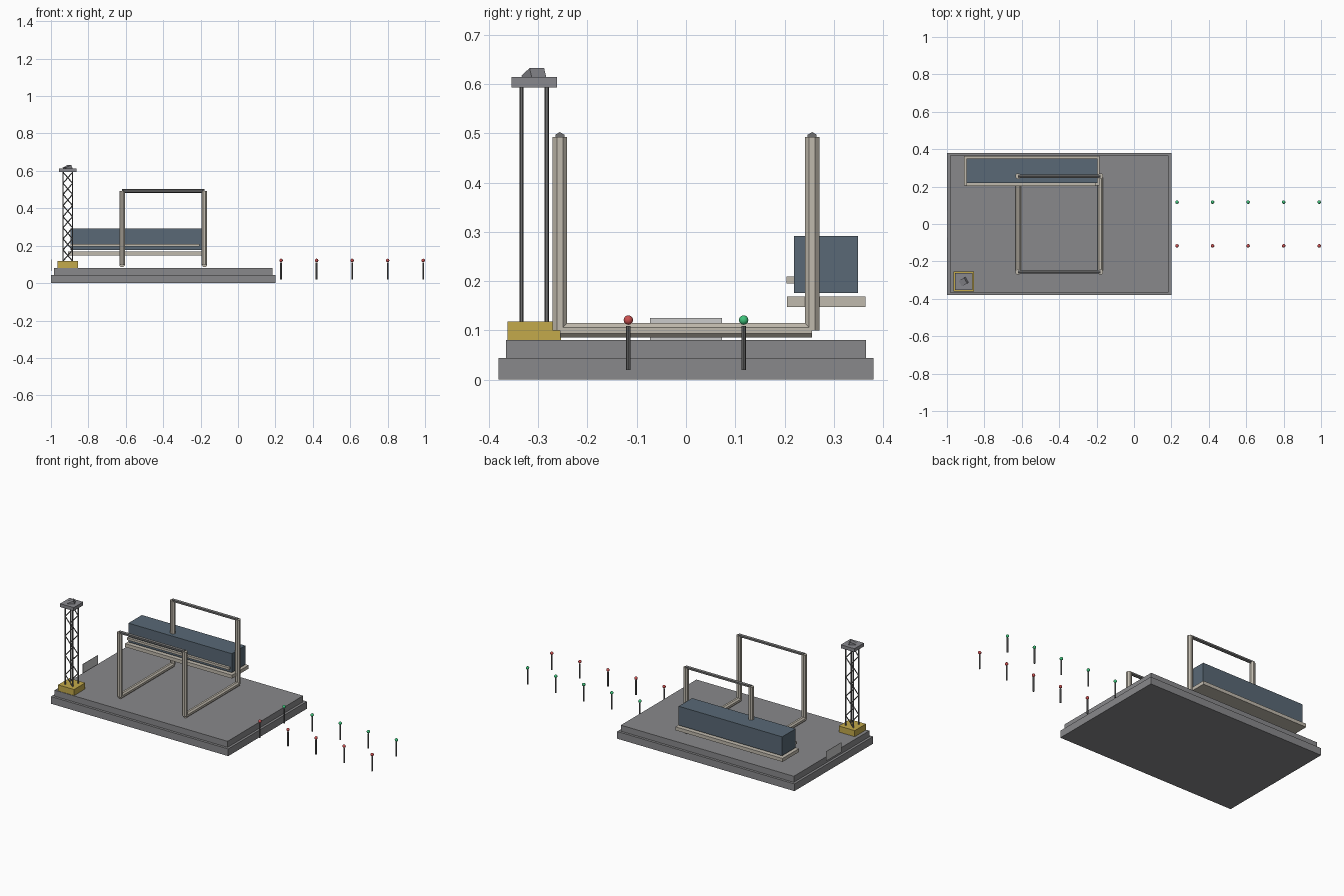
import bpy, bmesh, math
from mathutils import Vector, Matrix

if "Cube" in bpy.data.objects:
    bpy.data.objects.remove(bpy.data.objects["Cube"])


def mat(name, c):
    m = bpy.data.materials.new(name)
    m.diffuse_color = (*c, 1)
    m.use_nodes = True
    m.node_tree.nodes["Principled BSDF"].inputs["Base Color"].default_value = m.diffuse_color
    return m


DECK = mat("deck_grey", (0.25, 0.25, 0.26))
STEEL = mat("dark_steel", (0.16, 0.16, 0.16))
CAP = mat("cap_grey", (0.25, 0.25, 0.27))
BEIGE = mat("beige", (0.53, 0.49, 0.42))
BLUE = mat("slate_blue", (0.10, 0.14, 0.18))
YELLOW = mat("yellow", (0.55, 0.40, 0.07))
RED = mat("red", (0.6, 0.08, 0.08))
GREEN = mat("green", (0.05, 0.55, 0.2))
PALE = mat("pale_grey", (0.6, 0.6, 0.58))


def finish(name, bm, m):
    me = bpy.data.meshes.new(name)
    bm.to_mesh(me)
    bm.free()
    me.materials.append(m)
    ob = bpy.data.objects.new(name, me)
    bpy.context.collection.objects.link(ob)
    return ob


def box(name, x, y, z, m):
    bm = bmesh.new()
    bmesh.ops.create_cube(bm, size=1)
    for v in bm.verts:
        v.co = [a + (b - a) * (c + 0.5) for (a, b), c in zip((x, y, z), v.co)]
    return finish(name, bm, m)


def add_rod(bm, a, b, r, n, turn=0.0):
    a, b = Vector(a), Vector(b)
    d = b - a
    mx = (Matrix.Translation((a + b) / 2) @ d.to_track_quat('Z', 'Y').to_matrix().to_4x4()
          @ Matrix.Rotation(turn, 4, 'Z'))
    bmesh.ops.create_cone(bm, cap_ends=True, segments=n, radius1=r, radius2=r,
                          depth=d.length, matrix=mx)


def rods(name, pairs, r, n, m, turn=0.0):
    bm = bmesh.new()
    for a, b in pairs:
        add_rod(bm, a, b, r, n, turn)
    return finish(name, bm, m)


# stepped platform and edge sign plate
box("platform_base", (-1, 0.2), (-0.38, 0.38), (0, 0.044), DECK)
box("platform_deck", (-0.985, 0.185), (-0.365, 0.365), (0.044, 0.081), DECK)
box("edge_plate", (-1, -0.998), (-0.073, 0.073), (0.066, 0.125), PALE)

# raised cabin on its slab, with a front rail
box("cabin_slab", (-0.908, -0.184), (0.205, 0.364), (0.148, 0.169), BEIGE)
box("cabin_body", (-0.895, -0.195), (0.219, 0.349), (0.176, 0.292), BLUE)
box("cabin_rail", (-0.895, -0.205), (0.204, 0.219), (0.195, 0.209), BEIGE)

# two U-shaped gantry frames joined by top bars
XS, YG = (-0.62, -0.18), 0.256
for i, x in enumerate(XS):
    rods(f"gantry_posts_{i}", [((x, s * YG, 0.1), (x, s * YG, 0.493)) for s in (-1, 1)],
         0.016, 8, BEIGE, math.pi / 8)
    rods(f"gantry_floor_beam_{i}", [((x, -YG, 0.1), (x, YG, 0.1))], 0.016, 8, BEIGE, math.pi / 8)
for s, side in ((-1, "front"), (1, "back")):
    rods(f"gantry_top_bar_{side}", [((XS[0], s * YG, 0.492), (XS[1], s * YG, 0.492))],
         0.0105, 6, STEEL)

# lattice tower
tx, ty, h, z0, z1 = -0.91, -0.308, 0.0255, 0.11, 0.6
box("tower_foot", (tx - 0.054, tx + 0.054), (ty - 0.054, ty + 0.054), (0.081, 0.118), YELLOW)
rods("tower_legs", [((tx + sx * h, ty + sy * h, z0), (tx + sx * h, ty + sy * h, z1))
                    for sx in (-1, 1) for sy in (-1, 1)], 0.0042, 6, STEEL)
braces, n = [], 8
dz = (0.593 - 0.118) / n
for i in range(n):
    for sy in (-1, 1):
        e = h * sy * (-1) ** i
        z = 0.118 + i * dz
        braces.append(((tx - e, ty + sy * h, z), (tx + e, ty + sy * h, z + dz)))
rods("tower_braces", braces, 0.003, 6, STEEL)
box("tower_cap", (tx - 0.046, tx + 0.046), (ty - 0.046, ty + 0.046), (0.593, 0.614), CAP)

# tilted floodlight on the tower cap
lamp = box("tower_floodlight", (-0.018, 0.018), (-0.017, 0.017), (-0.013, 0.013), CAP)
lamp.location = (tx, ty, 0.613)
lamp.rotation_euler = (0, math.radians(-25), math.radians(30))

# two rows of marker lights
for s, m, side in ((-1, RED, "red"), (1, GREEN, "green")):
    for i in range(5):
        x, y = 0.23 + i * 0.19, s * 0.117
        rods(f"{side}_marker_post_{i}", [((x, y, 0.02), (x, y, 0.109))], 0.0045, 8, STEEL)
        bm = bmesh.new()
        bmesh.ops.create_uvsphere(bm, u_segments=16, v_segments=10, radius=0.0095,
                                  matrix=Matrix.Translation((x, y, 0.121)))
        for f in bm.faces:
            f.smooth = True
        finish(f"{side}_marker_light_{i}", bm, m)
